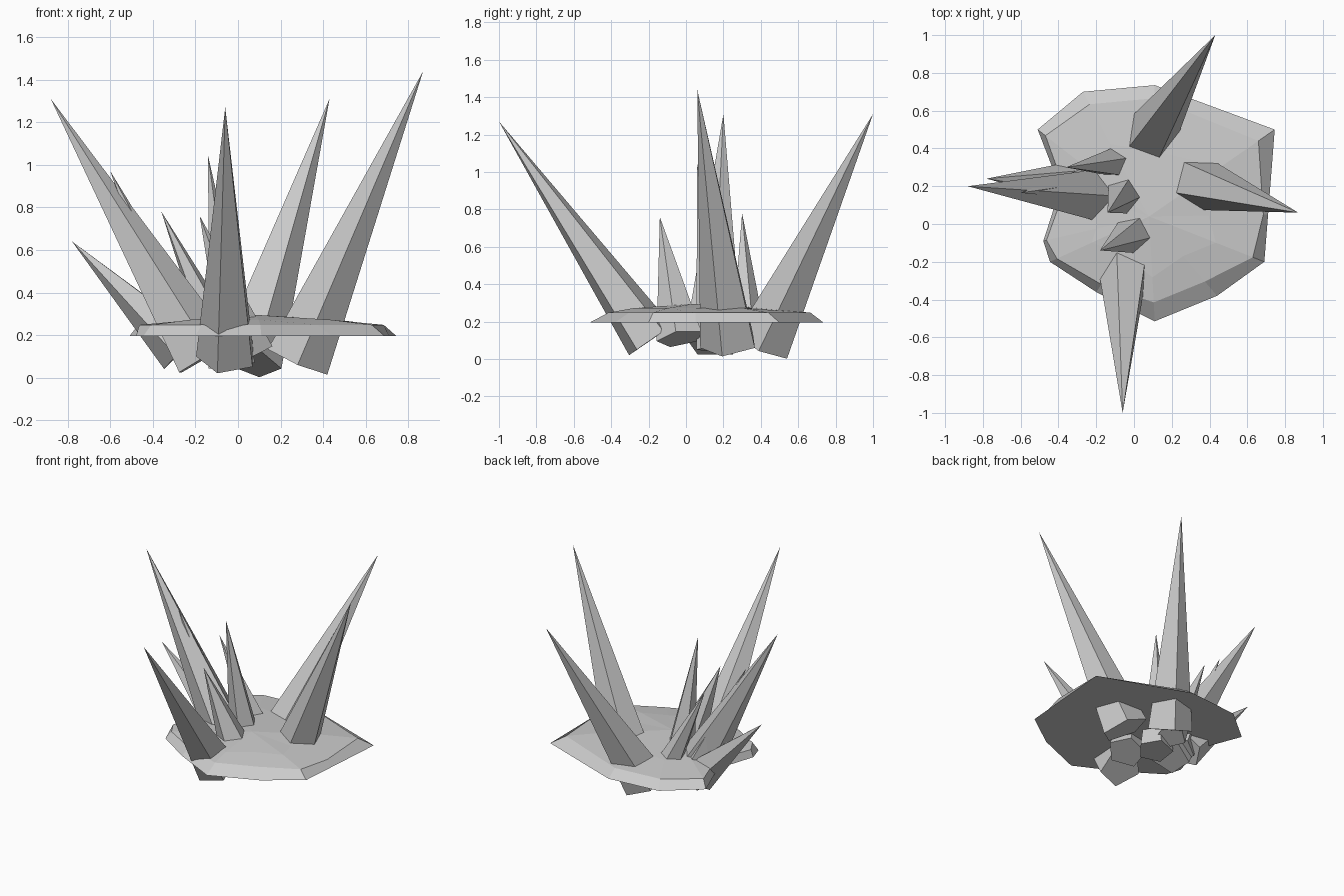
import bpy
import bmesh
import math
from mathutils import Vector

cube = bpy.data.objects.get("Cube")
if cube:
    bpy.data.objects.remove(cube)

# One stone grey for everything
stone = bpy.data.materials.new("stone_grey")
stone.use_nodes = True
GREY = (0.6, 0.6, 0.6, 1)
stone.diffuse_color = GREY
stone.node_tree.nodes["Principled BSDF"].inputs["Base Color"].default_value = GREY


def finish(name, bm):
    bmesh.ops.recalc_face_normals(bm, faces=bm.faces)
    mesh = bpy.data.meshes.new(name)
    bm.to_mesh(mesh)
    bm.free()
    mesh.materials.append(stone)
    obj = bpy.data.objects.new(name, mesh)
    bpy.context.collection.objects.link(obj)
    return obj


def spike(name, base, tip, radius, phase):
    """Five-sided spike; phase turns it about its own axis."""
    base, tip = Vector(base), Vector(tip)
    axis = (tip - base).normalized()
    side = Vector((0, 0, 1)).cross(axis).normalized()
    up = axis.cross(side)
    bm = bmesh.new()
    ring = []
    for i in range(5):
        a = math.radians(phase + 72 * i)
        ring.append(bm.verts.new(base + radius * (side * math.cos(a) + up * math.sin(a))))
    top = bm.verts.new(tip)
    bm.faces.new(ring)
    for i in range(5):
        bm.faces.new((ring[i], ring[(i + 1) % 5], top))
    return finish(name, bm)


# Large outer spikes
spike("front_spike", (-0.05, -0.19, 0.10), (-0.06, -1.0, 1.27), 0.147, 36)
spike("back_spike", (0.05, 0.41, 0.08), (0.43, 1.0, 1.31), 0.16, 64)
spike("left_spike", (0.28, 0.235, 0.08), (0.87, 0.06, 1.44), 0.16, 54)
spike("right_spike", (-0.16, 0.15, 0.09), (-0.88, 0.2, 1.31), 0.16, 19)

# Small inner spikes
spike("low_right_spike", (-0.26, 0.22, 0.13), (-0.78, 0.24, 0.64), 0.125, 54)
spike("mid_right_spike", (-0.2, 0.22, 0.11), (-0.6, 0.165, 0.97), 0.11, 20)
spike("small_back_spike", (-0.05, 0.33, 0.11), (-0.36, 0.3, 0.78), 0.10, 30)
spike("small_front_spike", (0.04, -0.03, 0.11), (-0.18, -0.14, 0.76), 0.13, 54)
spike("centre_spike", (-0.04, 0.17, 0.06), (-0.14, 0.06, 1.04), 0.12, 40)

# Rock slab: flat underside, bevelled rim, shallow peak
outline = [(-0.51, 0.5), (-0.27, 0.7), (0.11, 0.735), (0.745, 0.5), (0.71, 0.05),
           (0.69, -0.2), (0.44, -0.38), (0.11, -0.515), (-0.2, -0.36),
           (-0.445, -0.2), (-0.48, -0.09), (-0.39, 0.19)]
rim_inset = [0.93, 0.9, 0.9, 0.87, 0.96, 0.9, 0.82, 0.82, 0.9, 0.93, 0.97, 0.95]
peak = Vector((0.08, 0.04, 0.295))
bm = bmesh.new()
rings = [[], [], []]
for i, ((x, y), s) in enumerate(zip(outline, rim_inset)):
    edge = Vector((x, y, 0.195))
    rings[0].append(bm.verts.new(edge))
    for ring, k, z in ((rings[1], s, 0.248), (rings[2], 0.5 + 0.08 * (i % 2), 0.272)):
        p = peak.lerp(edge, k)
        p.z = z
        ring.append(bm.verts.new(p))
bm.faces.new(rings[0])
top = bm.verts.new(peak)
n = len(outline)
for i in range(n):
    j = (i + 1) % n
    for lower, upper in zip(rings, rings[1:]):
        bm.faces.new((lower[i], lower[j], upper[j], upper[i]))
    bm.faces.new((rings[2][i], rings[2][j], top))
finish("rock_slab", bm)
